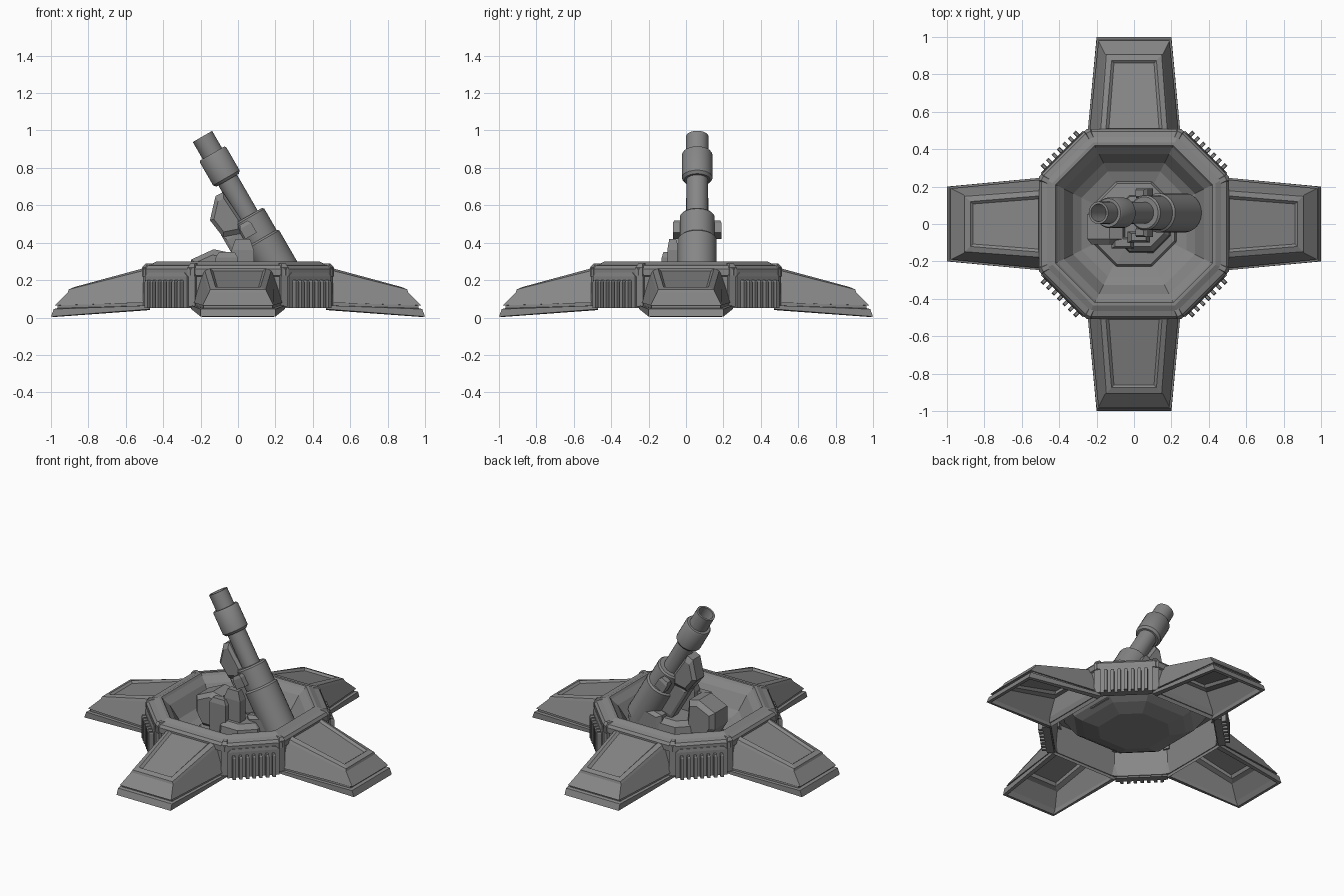
import bpy, bmesh
from math import radians, pi, cos, sin
from mathutils import Matrix, Vector

cube = bpy.data.objects.get("Cube")
if cube:
    bpy.data.objects.remove(cube, do_unlink=True)

gray = bpy.data.materials.new("plain gray")
gray.use_nodes = True
COLOR = (0.24, 0.24, 0.24, 1)
gray.diffuse_color = COLOR
gray.node_tree.nodes["Principled BSDF"].inputs["Base Color"].default_value = COLOR


def loft(name, loops, matrix=None, smooth=False):
    """Skin a stack of equal-length point loops and cap both ends."""
    bm = bmesh.new()
    rings = [[bm.verts.new(p) for p in loop] for loop in loops]
    n = len(rings[0])
    for a, b in zip(rings, rings[1:]):
        for i in range(n):
            j = (i + 1) % n
            bm.faces.new((a[i], a[j], b[j], b[i]))
    bm.faces.new(rings[0][::-1])
    bm.faces.new(rings[-1])
    if matrix:
        bm.transform(matrix)
    bmesh.ops.recalc_face_normals(bm, faces=bm.faces)
    mesh = bpy.data.meshes.new(name)
    bm.to_mesh(mesh)
    bm.free()
    mesh.materials.append(gray)
    obj = bpy.data.objects.new(name, mesh)
    bpy.context.collection.objects.link(obj)
    if smooth:
        bpy.ops.object.select_all(action='DESELECT')
        obj.select_set(True)
        bpy.context.view_layer.objects.active = obj
        bpy.ops.object.shade_smooth_by_angle(angle=radians(35))
    return obj


def octagon(a, z):
    b = a / 2
    return [(a, -b, z), (a, b, z), (b, a, z), (-b, a, z),
            (-a, b, z), (-a, -b, z), (-b, -a, z), (b, -a, z)]


def circle(r, z, n, x=0, y=0):
    return [(x + r * cos(2 * pi * (i + .5) / n), y + r * sin(2 * pi * (i + .5) / n), z)
            for i in range(n)]


def rect(w, d, z):
    return [(-w / 2, -d / 2, z), (w / 2, -d / 2, z), (w / 2, d / 2, z), (-w / 2, d / 2, z)]


def block(name, place, size, taper, chamfer, matrix=Matrix()):
    """Box standing on place, with a chamfered, narrower top."""
    w, d, h = size
    loops = [rect(w, d, 0), rect(w, d, h - chamfer), rect(w * taper, d * taper, h)]
    return loft(name, loops, matrix @ Matrix.Translation(place))


def prism(name, outline, y0, y1, bevel=0.02):
    """Side outline extruded along y, with the edges drawn in at both ends."""
    c = sum((Vector(p) for p in outline), Vector((0, 0))) / len(outline)

    def loop(y, s):
        return [(c.x + (x - c.x) * s, y, c.y + (z - c.y) * s) for x, z in outline]
    return loft(name, [loop(y0, .75), loop(y0 + bevel, 1), loop(y1 - bevel, 1), loop(y1, .75)])


# Hollow octagonal ring wall with its sunken floor
loft("ring_wall", [octagon(a, z) for a, z in (
    (.2, .085), (.29, .115), (.335, .14), (.41, .25), (.45, .25), (.465, .06),
    (.485, .06), (.495, .09), (.495, .22), (.507, .225), (.507, .26), (.495, .277),
    (.465, .285), (.435, .3), (.42, .3), (.41, .285), (.375, .25), (.325, .16),
    (.28, .125), (.2, .1))])
loft("floor_plate", [circle(.25, .1, 8), circle(.235, .125, 8), circle(.15, .135, 8)])

# Legs: (root x, tip x, root half width, tip half width, root z, tip z)
LEG = ((.52, .85, .12, .095, .225, .135), (.52, .86, .13, .1, .205, .115),
       (.49, .89, .16, .135, .2, .105), (.48, .96, .22, .18, .06, .03),
       (.47, .98, .22, .185, .04, .003), (.47, 1, .25, .2, .045, .005),
       (.47, .985, .25, .2, .065, .045), (.47, .965, .23, .185, .065, .05),
       (.47, .965, .23, .185, .08, .065), (.47, .98, .24, .19, .08, .065),
       (.5, .91, .187, .155, .235, .135), (.5, .905, .178, .148, .252, .15),
       (.51, .875, .15, .12, .262, .163), (.51, .86, .134, .107, .25, .152))
for k, side in enumerate(("left", "back", "right", "front")):
    loft(side + "_leg", [[(x0, -h0, z0), (x1, -h1, z1), (x1, h1, z1), (x0, h0, z0)]
                         for x0, x1, h0, h1, z0, z1 in LEG],
         Matrix.Rotation(k * pi / 2, 4, 'Z'))

# Diagonal radiators with fins
for k, side in enumerate(("back_left", "back_right", "front_right", "front_left")):
    turn = Matrix.Rotation(pi / 4 + k * pi / 2, 4, 'Z')
    block(side + "_radiator", (.522, 0, .05), (.045, .32, .19), .85, .02, turn)
    for i in range(7):
        block(f"{side}_fin_{i + 1}", (.555, (i - 3) * .041, .05), (.036, .02, .15),
              .7, .01, turn)

# Corner posts and clips on the ring
for k in range(4):
    for s in (-1, 1):
        turn = Matrix.Rotation(k * pi / 2 + s * radians(26.5), 4, 'Z')
        number = 2 * k + (s + 3) // 2
        block(f"corner_post_{number}", (.535, 0, .06), (.045, .045, .19), .7, .02, turn)
        block(f"corner_clip_{number}", (.525, 0, .22), (.075, .04, .068), .6, .02, turn)

# Gun barrel, turned about its axis and leaning to the right
PROFILE = ((.105, -.92), (.105, -.64), (.094, -.63), (.094, -.5), (.085, -.49),
           (.058, -.49), (.058, -.27), (.07, -.27), (.082, -.255), (.082, -.115),
           (.076, -.105), (.06, -.105), (.06, 0), (.047, 0), (.043, -.15))
muzzle = Matrix.Translation((-.19, .06, .968)) @ Matrix.Rotation(radians(-30), 4, 'Y')
loft("gun_barrel", [circle(r, z, 28) for r, z in PROFILE], muzzle, True)

# Trunnion lugs beside the barrel
for s, side in ((-1, "front"), (1, "back")):
    block(side + "_lug", (-.04, s * .105, -.59), (.07, .05, .08), .7, .02, muzzle)

# Counterweight housing and strut under the barrel
prism("counterweight", [(-.15, .52), (-.12, .65), (-.08, .67), (.02, .52), (.02, .45), (-.08, .43)],
      .0, .12)
prism("elevation_strut", [(-.09, .44), (.02, .5), (.17, .24), (.05, .2)], .02, .1, .01)

# Machinery at the foot of the gun
loft("pedestal", [circle(r, z, 8, .04, .0) for r, z in ((.17, .1), (.16, .19), (.13, .22))])
prism("loader_housing", [(-.2, .12), (-.25, .2), (-.25, .31), (-.13, .365), (-.06, .35), (-.04, .12)],
      -.11, .08, .03)
block("loader_block", (.025, -.07, .12), (.12, .06, .3), .65, .06)
block("loader_step", (-.06, -.1, .12), (.12, .06, .23), .7, .03)
prism("barrel_cradle", [(.08, .12), (.08, .24), (.2, .27), (.33, .18), (.33, .13)], -.04, .16)
